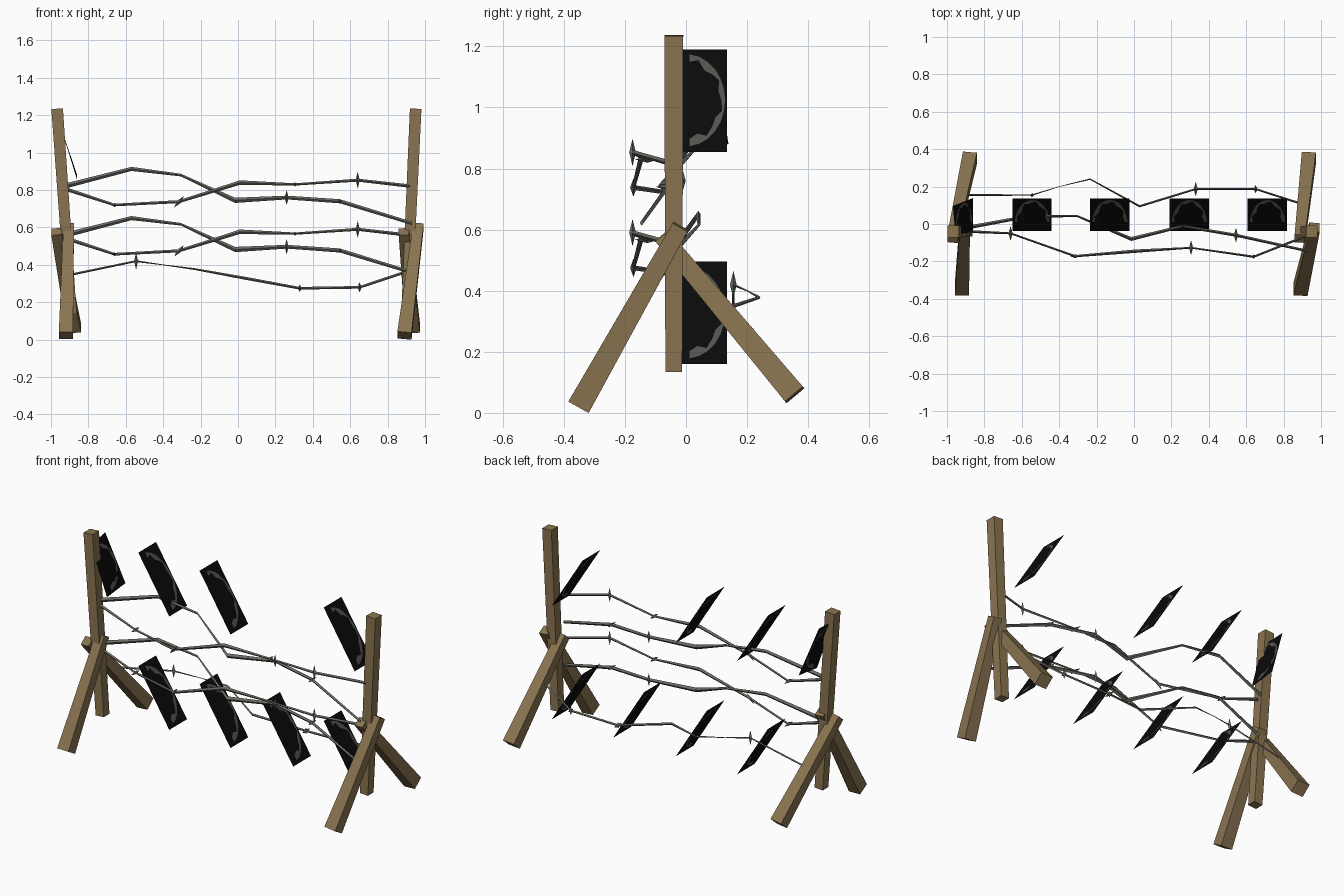
import bpy, bmesh, math
from mathutils import Vector as V

if "Cube" in bpy.data.objects:
    bpy.data.objects.remove(bpy.data.objects["Cube"])


def mat(name, c):
    m = bpy.data.materials.new(name)
    m.diffuse_color = (*c, 1)
    m.use_nodes = True
    m.node_tree.nodes["Principled BSDF"].inputs["Base Color"].default_value = m.diffuse_color
    return m


WOOD = mat("brown wood", (0.255, 0.175, 0.082))
STEEL = mat("grey steel", (0.15, 0.15, 0.13))
BLACK = mat("black sheet", (0.003, 0.003, 0.003))
ARC = mat("dark grey arc", (0.085, 0.085, 0.078))


def finish(bm, name, *mats, recalc=True):
    if recalc:
        bmesh.ops.recalc_face_normals(bm, faces=bm.faces)
    me = bpy.data.meshes.new(name)
    bm.to_mesh(me)
    bm.free()
    for m in mats:
        me.materials.append(m)
    ob = bpy.data.objects.new(name, me)
    bpy.context.collection.objects.link(ob)
    return ob


def skin(bm, rings):
    """Bridge four-sided rings of points and cap both ends."""
    vs = [[bm.verts.new(p) for p in r] for r in rings]
    for a, b in zip(vs, vs[1:]):
        for i in range(4):
            j = (i + 1) % 4
            bm.faces.new((a[i], a[j], b[j], b[i]))
    bm.faces.new(vs[0])
    bm.faces.new(vs[-1])


def beam(name, p, q, w0, w1):
    """Tapered square timber from p to q."""
    p, q = V(p), V(q)
    d = (q - p).normalized()
    s = (V((1, 0, 0)) - d * d.x).normalized()
    t = d.cross(s)
    bm = bmesh.new()
    skin(bm, [[c + (s * a + t * b) * w / 2 for a, b in ((1, 1), (-1, 1), (-1, -1), (1, -1))]
              for c, w in ((p, w0), (q, w1))])
    finish(bm, name, WOOD)


# timber posts with crossed legs
beam("left_post", (-0.89, -0.04, 0.135), (-0.967, -0.04, 1.235), 0.055, 0.062)
beam("right_post", (0.90, -0.04, 0.135), (0.95, -0.04, 1.235), 0.055, 0.062)
beam("left_front_leg", (-0.92, -0.35, 0.022), (-0.905, -0.018, 0.61), 0.076, 0.056)
beam("right_front_leg", (0.89, -0.35, 0.022), (0.965, -0.018, 0.61), 0.076, 0.056)
beam("left_back_leg", (-0.877, 0.355, 0.06), (-0.97, -0.078, 0.578), 0.076, 0.056)
beam("right_back_leg", (0.935, 0.355, 0.06), (0.887, -0.078, 0.578), 0.076, 0.056)


def wire(name, pts, barbs, dz=0.0):
    """Thin four-sided wire through (x, y, z, radius) points, with spindle barbs."""
    bm = bmesh.new()
    skin(bm, [[V((x, y + a * r * 0.75, z + dz + b * r))
               for a, b in ((1, 0), (0, 1), (-1, 0), (0, -1))] for x, y, z, r in pts])
    for i, axis, h in barbs:
        x, y, z, r = pts[i]
        c = V((x, y, z + dz))
        d = V(axis).normalized()
        s = V((1, 0, 0)) if abs(d.x) < 0.5 else V((0, 1, 0))
        s = (s - d * s.dot(d)).normalized()
        t = d.cross(s)
        mid = [bm.verts.new(c + o * 0.011) for o in (s, t, -s, -t)]
        for tip in (bm.verts.new(c + d * h), bm.verts.new(c - d * h)):
            for k in range(4):
                bm.faces.new((mid[k], mid[(k + 1) % 4], tip))
    finish(bm, name, STEEL)


UP, SIDE, SLANT = (0, 0, 1), (0, 1, 0), (0.65, 0, 0.75)
crest = [(-0.95, -0.03, 0.815, .014), (-0.57, 0.04, 0.913, .011), (-0.305, 0.043, 0.88, .007),
         (-0.015, -0.08, 0.745, .014), (0.26, -0.012, 0.76, .010), (0.545, -0.06, 0.74, .011),
         (0.93, -0.145, 0.622, .009)]
sag = [(-0.95, -0.037, 0.815, .011), (-0.66, -0.05, 0.72, .007), (-0.315, -0.172, 0.738, .008),
       (0.01, -0.145, 0.84, .012), (0.305, -0.127, 0.83, .006), (0.64, -0.175, 0.853, .008),
       (0.93, -0.06, 0.82, .009)]
low = [(-0.93, 0.155, 0.34, .006), (-0.545, 0.155, 0.42, .005), (-0.4, 0.2, 0.4, .002),
       (-0.235, 0.24, 0.378, .005), (0.03, 0.095, 0.33, .008), (0.33, 0.187, 0.275, .007),
       (0.65, 0.187, 0.28, .007), (0.92, 0.1, 0.37, .008)]

# barbed wires: the same pair twice, one strand lower at the back
for tag, dz in (("upper", 0), ("lower", -0.263)):
    wire(tag + "_crest_wire", crest, ((4, UP, .04), (5, SIDE, .04)), dz)
    wire(tag + "_sag_wire", sag, ((1, SIDE, .04), (2, SLANT, .04), (4, SIDE, .04), (5, UP, .045)), dz)
wire("back_wire", low, ((1, UP, .045), (5, SIDE, .038), (5, UP, .02), (6, SIDE, .022), (6, UP, .028)))


def sheet(name, tl, tr, bl, br):
    """Flat black sheet with a grey arc plate on each side."""
    tl, tr, bl, br = map(V, (tl, tr, bl, br))
    n = (tr - tl).cross(bl - tl).normalized()

    def at(u, v, off):
        return bl.lerp(br, u).lerp(tl.lerp(tr, u), v) + n * off

    bm = bmesh.new()
    bm.faces.new([bm.verts.new(p) for p in (tl, tr, br, bl)])
    steps = 12
    for off in (0.002, -0.002):
        prev = None
        for k in range(steps + 1):
            a = math.radians(-85 + 170 * k / steps)
            w = 0.035 + 0.02 * math.sin(k * 2.1)
            pair = [bm.verts.new(at(0.22 + (0.74 - e) * math.cos(a), 0.5 + (0.45 - e) * math.sin(a), off))
                    for e in (0, 2 * w)]
            if prev:
                f = bm.faces.new((prev[0], pair[0], pair[1], prev[1]))
                f.material_index = 1
                if off < 0:
                    f.normal_flip()
            prev = pair
    finish(bm, name, BLACK, ARC, recalc=False)


# slanted sheets: four below, three above, and one turned beside the left post
Y0, Y1 = -0.037, 0.135
for tag, z, xs in (("lower", 0.16, (-0.545, -0.13, 0.295, 0.712)), ("upper", 0.855, (-0.545, -0.13, 0.712))):
    for i, x in enumerate(xs):
        sheet(f"{tag}_sheet_{i + 1}", (x - .105, Y0, z + .335), (x - .105, Y1, z + .335),
              (x + .105, Y0, z), (x + .105, Y1, z))
sheet("left_turned_sheet", (-0.955, -0.06, 1.16), (-0.968, 0.096, 1.18),
      (-0.862, -0.037, 0.86), (-0.86, 0.139, 0.88))
